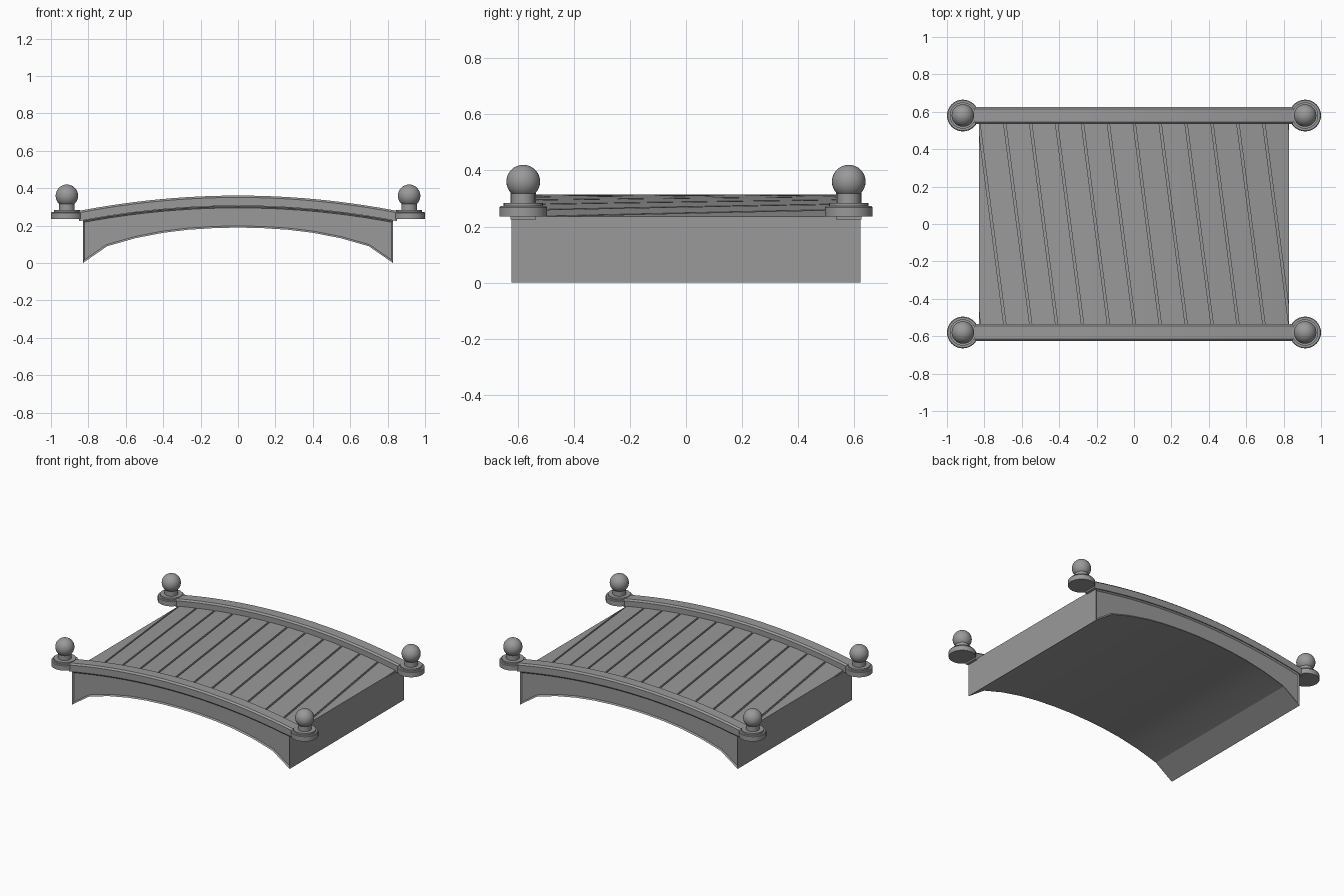
import bpy, bmesh, math

if "Cube" in bpy.data.objects:
    bpy.data.objects.remove(bpy.data.objects["Cube"])

HALF_X, HALF_Y, DECK_Y = 0.83, 0.622, 0.54
STEPS = 24

stone = bpy.data.materials.new("grey_stone")
stone.use_nodes = True
GREY = (0.32, 0.32, 0.32, 1)
stone.diffuse_color = GREY
stone.node_tree.nodes["Principled BSDF"].inputs["Base Color"].default_value = GREY


def arc(x, end, rise):
    return end + rise * (1 - (x / HALF_X) ** 2)


def finish(bm, name, angle=30):
    bmesh.ops.recalc_face_normals(bm, faces=bm.faces)
    mesh = bpy.data.meshes.new(name)
    bm.to_mesh(mesh)
    bm.free()
    mesh.materials.append(stone)
    ob = bpy.data.objects.new(name, mesh)
    bpy.context.collection.objects.link(ob)
    bpy.ops.object.select_all(action="DESELECT")
    ob.select_set(True)
    bpy.context.view_layer.objects.active = ob
    bpy.ops.object.shade_smooth_by_angle(angle=math.radians(angle))
    return ob


# arched body: side outline pushed across the span, with recessed side panels
xs = [-HALF_X + 2 * HALF_X * i / STEPS for i in range(STEPS + 1)]
half_under = [(0.83, 0.0), (0.70, 0.09), (0.55, 0.133), (0.40, 0.162),
              (0.27, 0.178), (0.13, 0.187)]
under = [(-x, z) for x, z in half_under] + [(0, 0.19)] + half_under[::-1]
outline = under + [(x, arc(x, 0.226, 0.078)) for x in reversed(xs)]
bm = bmesh.new()
rings = [[bm.verts.new((x, y, z)) for x, z in outline] for y in (-HALF_Y, HALF_Y)]
sides = [bm.faces.new(r) for r in rings]
n = len(outline)
for i in range(n):
    j = (i + 1) % n
    bm.faces.new((rings[0][i], rings[0][j], rings[1][j], rings[1][i]))
bmesh.ops.recalc_face_normals(bm, faces=bm.faces)
for f in sides:
    bmesh.ops.inset_region(bm, faces=[f], thickness=0.009, depth=-0.008,
                           use_even_offset=True)
finish(bm, "arched_body", 12)

# slanted deck planks, separated by narrow grooves and clipped at the ends
PITCH, SLANT, GAP = 0.1385, 0.14, 0.006
ROWS, COLS = 10, 3


def clip(x):
    return max(-HALF_X, min(HALF_X, x))


for k in range(-1, 12):
    bm = bmesh.new()
    grid = []
    for r in range(ROWS + 1):
        y = DECK_Y - 2 * DECK_Y * r / ROWS
        a = -HALF_X + PITCH * k + SLANT * r / ROWS
        left, right = clip(a + GAP), clip(a + PITCH - GAP)
        row = []
        for c in range(COLS + 1):
            x = left + (right - left) * c / COLS
            row.append(bm.verts.new((x, y, arc(x, 0.236, 0.079))))
        grid.append(row)
    for r in range(ROWS):
        for c in range(COLS):
            bm.faces.new((grid[r][c], grid[r + 1][c],
                          grid[r + 1][c + 1], grid[r][c + 1]))
    bmesh.ops.remove_doubles(bm, verts=bm.verts, dist=0.0005)
    ext = bmesh.ops.extrude_face_region(bm, geom=bm.faces[:], use_keep_orig=True)
    moved = [v for v in ext["geom"] if isinstance(v, bmesh.types.BMVert)]
    bmesh.ops.translate(bm, verts=moved, vec=(0, 0, -0.014))
    finish(bm, f"deck_plank_{k + 2}")

# chamfered curbs swept along the arch
section = [(-0.045, 0), (0.045, 0), (0.045, 0.045), (0.034, 0.055),
           (-0.034, 0.055), (-0.045, 0.045)]
for side, s in (("front", -1), ("back", 1)):
    bm = bmesh.new()
    loops = []
    for x in [-0.85] + xs[1:-1] + [0.85]:
        z = arc(x, 0.228, 0.078)
        loops.append([bm.verts.new((x, s * 0.58 + y, z + h)) for y, h in section])
    for p, q in zip(loops, loops[1:]):
        for i in range(len(section)):
            j = (i + 1) % len(section)
            bm.faces.new((p[i], p[j], q[j], q[i]))
    bm.faces.new(loops[0])
    bm.faces.new(loops[-1])
    finish(bm, side + "_curb", 20)

# corner finials: stepped round base and neck, topped by a ball
profile = [(0, 0.235), (0.085, 0.235), (0.085, 0.268), (0.081, 0.273),
           (0.070, 0.273), (0.070, 0.284), (0.042, 0.284), (0.042, 0.325),
           (0, 0.325)]
for side, sy in (("front", -1), ("back", 1)):
    for hand, sx in (("right", -1), ("left", 1)):
        cx, cy = sx * 0.915, sy * 0.58
        bm = bmesh.new()
        pts = [bm.verts.new((r, 0, z)) for r, z in profile]
        edges = [bm.edges.new(e) for e in zip(pts, pts[1:])]
        bmesh.ops.spin(bm, geom=pts + edges, cent=(0, 0, 0), axis=(0, 0, 1),
                       angle=2 * math.pi, steps=32)
        bmesh.ops.remove_doubles(bm, verts=bm.verts, dist=0.0005)
        base = finish(bm, f"{side}_{hand}_finial_base")
        base.location = (cx, cy, 0)
        bm = bmesh.new()
        bmesh.ops.create_uvsphere(bm, u_segments=32, v_segments=16, radius=0.06)
        ball = finish(bm, f"{side}_{hand}_finial_ball")
        ball.location = (cx, cy, 0.36)
